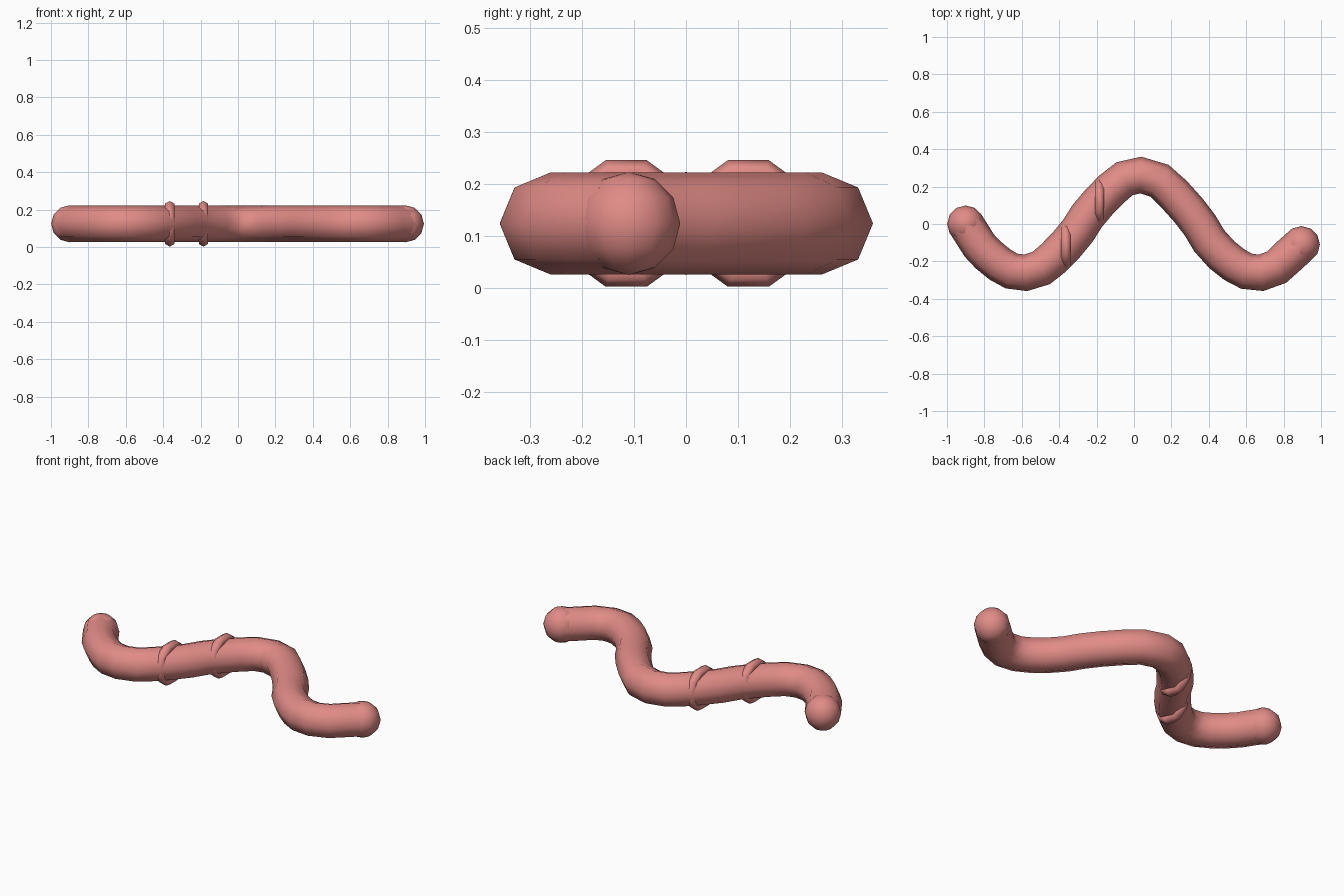
import bpy
from math import radians

cube = bpy.data.objects.get("Cube")
if cube:
    bpy.data.objects.remove(cube, do_unlink=True)

RADIUS = 0.098
MID_Z = 0.124

pink = bpy.data.materials.new("worm pink")
pink.use_nodes = True
pink.diffuse_color = (0.75, 0.26, 0.24, 1)
pink.node_tree.nodes["Principled BSDF"].inputs["Base Color"].default_value = pink.diffuse_color


def finish(name):
    """Name, colour and smooth the active object."""
    obj = bpy.context.object
    obj.name = name
    obj.data.materials.clear()
    obj.data.materials.append(pink)
    bpy.ops.object.shade_smooth()
    return obj


# Body: an eight-sided tube swept along a wavy path
path = [(-0.9, 0.0), (-0.78, -0.165), (-0.58, -0.261), (-0.365, -0.115),
        (-0.185, 0.12), (0.035, 0.262), (0.29, 0.075), (0.47, -0.165),
        (0.68, -0.261), (0.895, -0.11)]
curve = bpy.data.curves.new("body", "CURVE")
curve.dimensions = "3D"
curve.twist_mode = "Z_UP"
curve.resolution_u = 3
curve.bevel_depth = RADIUS
curve.bevel_resolution = 2
spline = curve.splines.new("BEZIER")
spline.bezier_points.add(len(path) - 1)
for point, (x, y) in zip(spline.bezier_points, path):
    point.co = (x, y, MID_Z)
    point.handle_left_type = point.handle_right_type = "AUTO"
body = bpy.data.objects.new("body", curve)
bpy.context.collection.objects.link(body)
bpy.ops.object.select_all(action="DESELECT")
body.select_set(True)
bpy.context.view_layer.objects.active = body
bpy.ops.object.convert(target="MESH")
finish("body")

# Rounded ends
for name, (x, y) in (("head_end", path[0]), ("tail_end", path[-1])):
    bpy.ops.mesh.primitive_uv_sphere_add(segments=12, ring_count=6, radius=0.099,
                                         location=(x, y, MID_Z))
    finish(name)

# Raised rings on the front half
for name, (x, y) in (("front_ring", path[3]), ("rear_ring", path[4])):
    bpy.ops.mesh.primitive_torus_add(major_segments=10, minor_segments=6,
                                     major_radius=0.1, minor_radius=0.028,
                                     location=(x, y, MID_Z),
                                     rotation=(radians(90), 0, radians(90)))
    finish(name)
